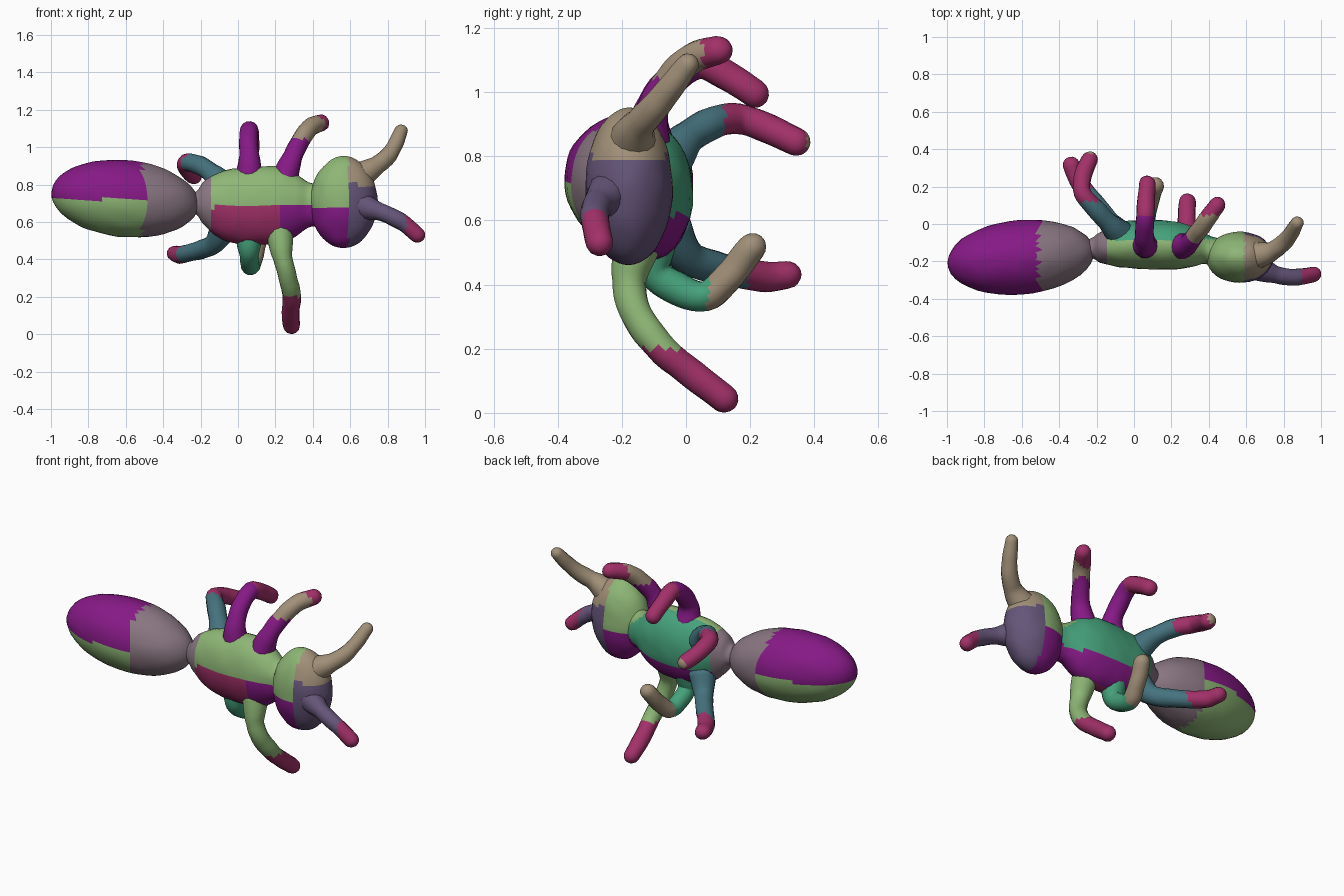
import bpy, bmesh, math
from mathutils import Vector, noise

if "Cube" in bpy.data.objects:
    bpy.data.objects.remove(bpy.data.objects["Cube"])

COLORS = {
    "purple": (0.24, 0.01, 0.24), "grey": (0.25, 0.18, 0.22), "green": (0.27, 0.47, 0.18),
    "emerald": (0.06, 0.36, 0.20), "teal": (0.06, 0.17, 0.21), "crimson": (0.36, 0.03, 0.14),
    "tan": (0.36, 0.28, 0.19), "slate": (0.13, 0.09, 0.19),
}
NAMES = list(COLORS)
MATS = []
for n in NAMES:
    m = bpy.data.materials.new(n)
    m.diffuse_color = (*COLORS[n], 1)
    m.use_nodes = True
    m.node_tree.nodes["Principled BSDF"].inputs["Base Color"].default_value = m.diffuse_color
    MATS.append(m)


def finish(name, bm, pick):
    """Recalculate normals, add slight lumps, colour faces by region."""
    bmesh.ops.recalc_face_normals(bm, faces=bm.faces)
    bm.normal_update()
    for v in bm.verts:
        v.co += v.normal * 0.004 * noise.noise(v.co * 14)
    for f in bm.faces:
        f.material_index = NAMES.index(pick(f.calc_center_median()))
        f.smooth = True
    me = bpy.data.meshes.new(name)
    bm.to_mesh(me)
    bm.free()
    for m in MATS:
        me.materials.append(m)
    ob = bpy.data.objects.new(name, me)
    bpy.context.collection.objects.link(ob)
    return ob


def skin(name, rings, pick, sides=20):
    """Skin rings given as (centre, u axis, v axis)."""
    bm = bmesh.new()
    loops = []
    for c, u, v in rings:
        loops.append([bm.verts.new(c + u * math.cos(a) + v * math.sin(a))
                      for a in (2 * math.pi * i / sides for i in range(sides))])
    for a, b in zip(loops, loops[1:]):
        for i in range(sides):
            j = (i + 1) % sides
            bm.faces.new((a[i], a[j], b[j], b[i]))
    bm.faces.new(loops[0])
    bm.faces.new(loops[-1])
    return finish(name, bm, pick)


def spline(pts, steps=5):
    """Catmull-Rom through points of any dimension."""
    pts = [Vector(p) for p in pts]
    p = [2 * pts[0] - pts[1]] + pts + [2 * pts[-1] - pts[-2]]
    out = []
    for i in range(1, len(p) - 2):
        a, b, c, d = p[i - 1:i + 3]
        for s in range(steps):
            t = s / steps
            out.append(0.5 * (2 * b + (c - a) * t + (2 * a - 5 * b + 4 * c - d) * t * t
                              + (3 * b - a - 3 * c + d) * t ** 3))
    return out + [pts[-1]]


def limb(name, path, r0, r1, pick):
    """Tapered tube with a rounded tip and a flared root."""
    cs = spline(path)
    n = len(cs) - 1
    rs = [r0 + (r1 - r0) * i / n + 0.025 * max(0, 1 - i / 6) for i in range(n + 1)]
    end = (cs[-1] - cs[-2]).normalized()
    tip = cs[-1].copy()
    for k in range(1, 5):
        a = math.pi / 2 * k / 4.3
        cs.append(tip + end * r1 * math.sin(a))
        rs.append(r1 * math.cos(a))
    rings, u = [], Vector((0.3, 1, 0.2))
    for i, c in enumerate(cs):
        d = (cs[min(i + 1, len(cs) - 1)] - cs[max(i - 1, 0)]).normalized()
        u = (u - d * u.dot(d)).normalized()
        rings.append((c, u * rs[i], d.cross(u) * rs[i]))
    return skin(name, rings, pick, 14)


def egg(name, c, r, pick, shear_y=0.0, shear_z=0.0):
    """Ellipsoid whose axis leans along x."""
    bm = bmesh.new()
    bmesh.ops.create_uvsphere(bm, u_segments=40, v_segments=28, radius=1)
    for v in bm.verts:
        x, y, z = v.co
        v.co = (c[0] + x * r[0], c[1] + y * r[1] + shear_y * x * r[0],
                c[2] + z * r[2] + shear_z * x * r[0])
    return finish(name, bm, pick)


# Abdomen
egg("abdomen", (-0.605, -0.178, 0.724), (0.393, 0.2, 0.206),
    lambda p: "grey" if p.x > -0.51 else "purple" if p.z > 0.72 else "green", 0.07, -0.07)


# Head
def head_color(p):
    if p.x < 0.59:
        return "green" if p.z > 0.67 else "purple"
    return "tan" if p.z > 0.8 else "slate"


egg("head", (0.565, -0.178, 0.705), (0.18, 0.137, 0.245), head_color, 0.0, 0.02)


# Thorax with both waists: x, y, z, half depth, half height
def thorax_color(p):
    if p.x < -0.15:
        return "grey"
    if p.y > -0.08:
        return "emerald" if p.z > 0.62 else "purple"
    if p.z > 0.68:
        return "green"
    return "purple" if p.x > 0.22 else "crimson"


stations = [(-0.30, -0.15, 0.70, 0.05, 0.06), (-0.225, -0.13, 0.70, 0.055, 0.06),
            (-0.18, -0.125, 0.70, 0.08, 0.12), (-0.08, -0.112, 0.69, 0.118, 0.185),
            (0.05, -0.11, 0.685, 0.131, 0.206), (0.2, -0.114, 0.69, 0.13, 0.208),
            (0.30, -0.12, 0.69, 0.112, 0.175), (0.37, -0.13, 0.69, 0.085, 0.125),
            (0.41, -0.145, 0.69, 0.08, 0.115), (0.46, -0.16, 0.69, 0.08, 0.12)]
skin("thorax", [(Vector(s[:3]), Vector((0, s[3], 0)), Vector((0, 0, s[4])))
                for s in spline(stations)], thorax_color, 32)

# Antennae
limb("upper_antenna", [(0.64, -0.17, 0.84), (0.73, -0.15, 0.895), (0.80, -0.10, 0.95),
                       (0.845, -0.045, 1.02), (0.873, 0.005, 1.085)], 0.055, 0.036,
     lambda p: "tan")
limb("lower_antenna", [(0.65, -0.23, 0.69), (0.74, -0.265, 0.66), (0.82, -0.283, 0.63),
                       (0.89, -0.282, 0.59), (0.957, -0.27, 0.53)], 0.05, 0.042,
     lambda p: "slate" if p.x < 0.9 else "crimson")

# Legs: rear, middle and front pairs
LEGS = {
    "upper_rear_leg": ([(-0.07, -0.06, 0.78), (-0.13, 0.0, 0.85), (-0.21, 0.085, 0.905),
                        (-0.275, 0.165, 0.915), (-0.275, 0.25, 0.89), (-0.238, 0.345, 0.845)],
                       lambda p: "teal" if p.y < 0.12 else "crimson" if p.y < 0.375 else "tan"),
    "lower_rear_leg": ([(-0.07, -0.06, 0.58), (-0.12, 0.0, 0.49), (-0.19, 0.09, 0.455),
                        (-0.255, 0.17, 0.435), (-0.31, 0.25, 0.425), (-0.335, 0.315, 0.43)],
                       lambda p: "teal" if p.y < 0.19 else "crimson"),
    "upper_middle_leg": ([(0.06, -0.11, 0.82), (0.06, -0.11, 0.94), (0.055, -0.04, 1.04),
                          (0.06, 0.045, 1.09), (0.065, 0.13, 1.05), (0.07, 0.215, 0.995)],
                         lambda p: "purple" if p.y < 0.04 else "crimson"),
    "lower_middle_leg": ([(0.06, -0.10, 0.56), (0.06, -0.10, 0.44), (0.062, -0.02, 0.385),
                          (0.07, 0.06, 0.365), (0.09, 0.13, 0.42), (0.115, 0.205, 0.515)],
                         lambda p: "emerald" if p.y < 0.07 else "tan"),
    "upper_front_leg": ([(0.24, -0.12, 0.80), (0.285, -0.11, 0.93), (0.335, -0.05, 1.035),
                         (0.385, 0.02, 1.105), (0.445, 0.10, 1.13)],
                        lambda p: "purple" if p.z < 1.04 else "tan" if p.y < 0.05 else "crimson"),
    "lower_front_leg": ([(0.22, -0.14, 0.56), (0.235, -0.175, 0.43), (0.262, -0.16, 0.32),
                         (0.288, -0.085, 0.21), (0.282, 0.02, 0.12), (0.285, 0.118, 0.046)],
                        lambda p: "green" if p.z > 0.2 else "crimson"),
}
for name, (path, pick) in LEGS.items():
    limb(name, path, 0.054, 0.045, pick)
